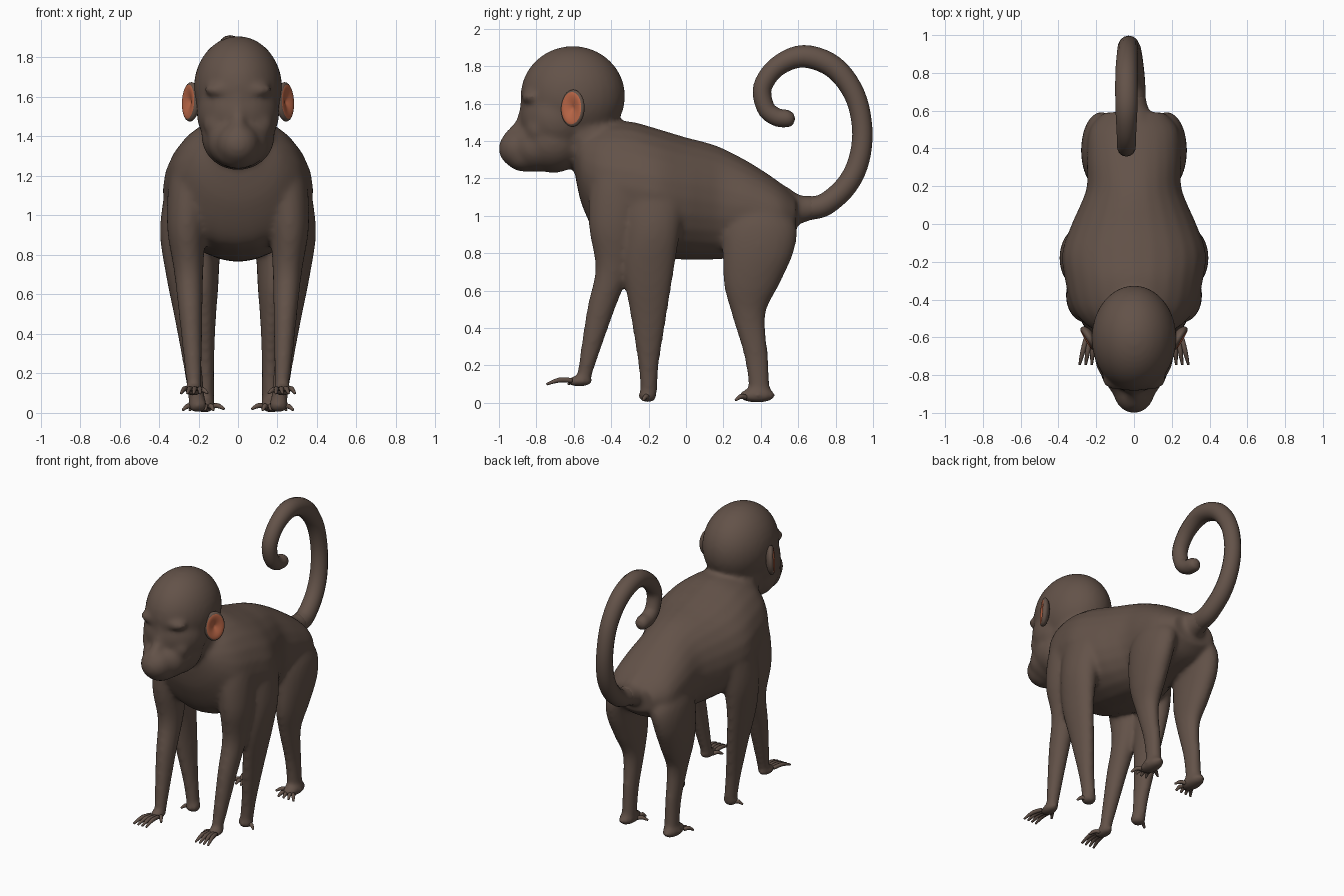
import bpy, bmesh, math
from mathutils import Vector, Matrix

cube = bpy.data.objects.get("Cube")
if cube:
    bpy.data.objects.remove(cube, do_unlink=True)


def material(name, colour):
    mat = bpy.data.materials.new(name)
    mat.use_nodes = True
    mat.diffuse_color = (*colour, 1)
    mat.node_tree.nodes["Principled BSDF"].inputs["Base Color"].default_value = (*colour, 1)
    mat.node_tree.nodes["Principled BSDF"].inputs["Roughness"].default_value = 0.8
    return mat


fur = material("brown fur", (0.125, 0.085, 0.066))
skin = material("orange ear skin", (0.48, 0.13, 0.06))


def finish(bm, name, *mats):
    bmesh.ops.recalc_face_normals(bm, faces=bm.faces)
    mesh = bpy.data.meshes.new(name)
    bm.to_mesh(mesh)
    bm.free()
    for mat in mats:
        mesh.materials.append(mat)
    mesh.shade_smooth()
    obj = bpy.data.objects.new(name, mesh)
    bpy.context.collection.objects.link(obj)
    return obj


def spline(points, steps=5):
    """Catmull-Rom interpolation through tuples of any length."""
    pts = [Vector(p) for p in points]
    pts = [pts[0]] + pts + [pts[-1]]
    out = []
    for a, b, c, d in zip(pts, pts[1:], pts[2:], pts[3:]):
        for i in range(steps):
            t = i / steps
            out.append(b + (c - a) * t / 2 + (a * 2 - b * 5 + c * 4 - d) * t * t / 2
                       + (b * 3 - a - c * 3 + d) * t ** 3 / 2)
    return out + [pts[-1]]


def skin_rings(bm, rings):
    """Bridge rings of vertices into a closed tube."""
    for a, b in zip(rings, rings[1:]):
        for i in range(len(a)):
            j = (i + 1) % len(a)
            bm.faces.new((a[i], a[j], b[j], b[i]))
    bm.faces.new(rings[0])
    bm.faces.new(rings[-1])


def loft(bm, sections, axis, side=1, sides=24):
    """Skin ellipses (x, y, z, half width, half depth) lying across an axis."""
    depth = Vector((0, 1, 0)) if axis == "z" else Vector((0, 0, 1))
    rings = []
    for x, y, z, wide, deep in spline(sections):
        ring = []
        for i in range(sides):
            t = math.tau * i / sides
            p = Vector((x + wide * math.cos(t), y, z)) + depth * deep * math.sin(t)
            ring.append(bm.verts.new((p.x * side, p.y, p.z)))
        rings.append(ring)
    skin_rings(bm, rings)


def ball(bm, centre, radii):
    place = Matrix.Translation(centre) @ Matrix.Diagonal((*radii, 1))
    bmesh.ops.create_uvsphere(bm, u_segments=32, v_segments=20, radius=1, matrix=place)


def rope(bm, points, sides=14):
    """Round tube along (x, y, z, radius) points."""
    path = spline(points)
    rings = []
    for k, p in enumerate(path):
        along = (path[min(k + 1, len(path) - 1)] - path[max(k - 1, 0)]).to_3d().normalized()
        across = Vector((0, 0, 1)) if abs(along.x) > 0.9 else Vector((1, 0, 0))
        u = along.cross(across).normalized()
        v = along.cross(u)
        rings.append([bm.verts.new(p.to_3d() + (u * math.cos(t) + v * math.sin(t)) * p.w)
                      for t in (math.tau * i / sides for i in range(sides))])
    skin_rings(bm, rings)


def digit(bm, start, end, side, thick=0.013):
    a, b = Vector(start), Vector(end)
    a.x *= side
    b.x *= side
    mid = (a + b) / 2 + Vector((0, 0, 0.012))
    rope(bm, [(*a, thick), (*mid, thick), (*b, thick * 0.5)], sides=8)


body = bmesh.new()
digits = bmesh.new()

# Torso, given as y, top, bottom, half width
profile = [(-0.59, 1.40, 1.20, 0.12), (-0.55, 1.45, 1.04, 0.23), (-0.45, 1.50, 0.86, 0.325),
           (-0.3, 1.505, 0.80, 0.365), (-0.15, 1.465, 0.775, 0.38), (0, 1.42, 0.765, 0.33),
           (0.1, 1.395, 0.765, 0.285), (0.2, 1.36, 0.77, 0.25), (0.35, 1.28, 0.80, 0.25),
           (0.5, 1.18, 0.84, 0.235), (0.59, 1.10, 0.91, 0.16)]
loft(body, [(0, y, (top + low) / 2, wide, (top - low) / 2) for y, top, low, wide in profile], "y")

# Neck, skull, face, jaw, muzzle and nose
rope(body, [(0, -0.40, 1.30, 0.19), (0, -0.52, 1.42, 0.18), (0, -0.6, 1.55, 0.16)])
ball(body, (0, -0.605, 1.64), (0.225, 0.28, 0.268))
ball(body, (0, -0.69, 1.52), (0.21, 0.2, 0.21))
ball(body, (0, -0.71, 1.40), (0.185, 0.18, 0.17))
ball(body, (0, -0.8, 1.37), (0.155, 0.14, 0.135))
ball(body, (0, -0.88, 1.36), (0.11, 0.122, 0.11))
ball(body, (0, -0.86, 1.32), (0.11, 0.11, 0.085))
rope(body, [(0, -0.84, 1.64, 0.04), (0, -0.87, 1.5, 0.04), (0, -0.94, 1.41, 0.045)])

# Root of the tail
rope(body, [(0, 0.4, 1.06, 0.14), (0, 0.52, 1.04, 0.12), (0, 0.61, 1.035, 0.078),
            (0, 0.7, 1.05, 0.06)])

arm = [(0.2, -0.34, 1.34, 0.08, 0.11), (0.235, -0.36, 1.2, 0.11, 0.15),
       (0.26, -0.38, 0.95, 0.1, 0.14), (0.25, -0.39, 0.72, 0.075, 0.095),
       (0.24, -0.455, 0.5, 0.06, 0.075), (0.225, -0.53, 0.2, 0.042, 0.045),
       (0.22, -0.545, 0.12, 0.036, 0.036)]
middle_leg = [(0.24, -0.17, 1.3, 0.08, 0.12), (0.265, -0.17, 1.15, 0.1, 0.17),
              (0.3, -0.18, 0.92, 0.095, 0.15), (0.295, -0.2, 0.7, 0.07, 0.135),
              (0.26, -0.2, 0.45, 0.055, 0.095), (0.225, -0.2, 0.2, 0.045, 0.055),
              (0.205, -0.2, 0.04, 0.042, 0.045)]
hind_leg = [(0.13, 0.38, 1.08, 0.09, 0.12), (0.165, 0.395, 0.95, 0.105, 0.195),
            (0.185, 0.385, 0.8, 0.095, 0.19), (0.18, 0.35, 0.63, 0.08, 0.148),
            (0.17, 0.335, 0.47, 0.058, 0.09), (0.165, 0.375, 0.25, 0.045, 0.065),
            (0.165, 0.395, 0.06, 0.045, 0.055)]

for side in (1, -1):
    # Brow and cheek
    ball(body, (side * 0.08, -0.825, 1.635), (0.09, 0.055, 0.04))
    ball(body, (side * 0.09, -0.8, 1.46), (0.085, 0.06, 0.08))
    # Limbs
    for limb in (arm, middle_leg, hind_leg):
        loft(body, limb, "z", side)
    # Palms and soles
    ball(body, (side * 0.225, -0.57, 0.115), (0.045, 0.07, 0.03))
    ball(body, (side * 0.205, -0.205, 0.04), (0.05, 0.05, 0.04))
    ball(body, (side * 0.17, 0.38, 0.04), (0.055, 0.1, 0.04))
    # Fingers and toes
    for i in range(4):
        spread = (i - 1.5) * 0.02
        digit(digits, (0.225 + spread, -0.61, 0.12), (0.24 + spread * 1.6, -0.745, 0.1), side)
        digit(digits, (0.175 + spread, 0.32, 0.03), (0.185 + spread * 2, 0.265, 0.014), side)
    digit(digits, (0.2, -0.57, 0.11), (0.155, -0.63, 0.1), side)
    digit(digits, (0.14, 0.36, 0.03), (0.07, 0.32, 0.02), side)
    digit(digits, (0.23, -0.2, 0.03), (0.28, -0.23, 0.014), side)

# Fuse the body into one smooth skin
body_obj = finish(body, "body", fur)
remesh = body_obj.modifiers.new("fuse", "REMESH")
remesh.mode = "VOXEL"
remesh.voxel_size = 0.014
remesh.use_smooth_shade = True
relax = body_obj.modifiers.new("relax", "SMOOTH")
relax.factor = 0.5
relax.iterations = 12
finish(digits, "fingers_and_toes", fur)

# Curled tail
tail = bmesh.new()
rope(tail, [(0, 0.6, 1.035, 0.06), (0, 0.66, 1.04, 0.062), (0, 0.75, 1.065, 0.06),
            (-0.01, 0.86, 1.165, 0.058), (-0.02, 0.925, 1.3, 0.056), (-0.03, 0.942, 1.47, 0.054),
            (-0.035, 0.9, 1.65, 0.056), (-0.04, 0.79, 1.795, 0.06), (-0.04, 0.63, 1.853, 0.06),
            (-0.04, 0.49, 1.8, 0.053), (-0.04, 0.41, 1.69, 0.05), (-0.04, 0.425, 1.58, 0.048),
            (-0.04, 0.48, 1.53, 0.048), (-0.04, 0.54, 1.52, 0.046), (-0.04, 0.57, 1.52, 0.032),
            (-0.04, 0.582, 1.52, 0.005)])
finish(tail, "tail", fur)

# Cupped ears: the hollow of each outer face is bare skin
for name, side in (("left_ear", 1), ("right_ear", -1)):
    ear = bmesh.new()
    bmesh.ops.create_uvsphere(ear, u_segments=32, v_segments=24, radius=1)
    for face in ear.faces:
        centre = face.calc_center_median()
        face.material_index = int(centre.z > 0 and centre.xy.length < 0.85)
    for v in ear.verts:
        if v.co.z > 0:
            v.co.z *= 1 - 1.1 * max(0, 1 - v.co.xy.length)
    outward = Vector((side * 0.85, -0.5, 0.05)).to_track_quat("Z", "Y").to_matrix().to_4x4()
    ear.transform(Matrix.Translation((side * 0.24, -0.605, 1.575)) @ outward
                  @ Matrix.Diagonal((0.07, 0.1, 0.035, 1)))
    finish(ear, name, fur, skin)
